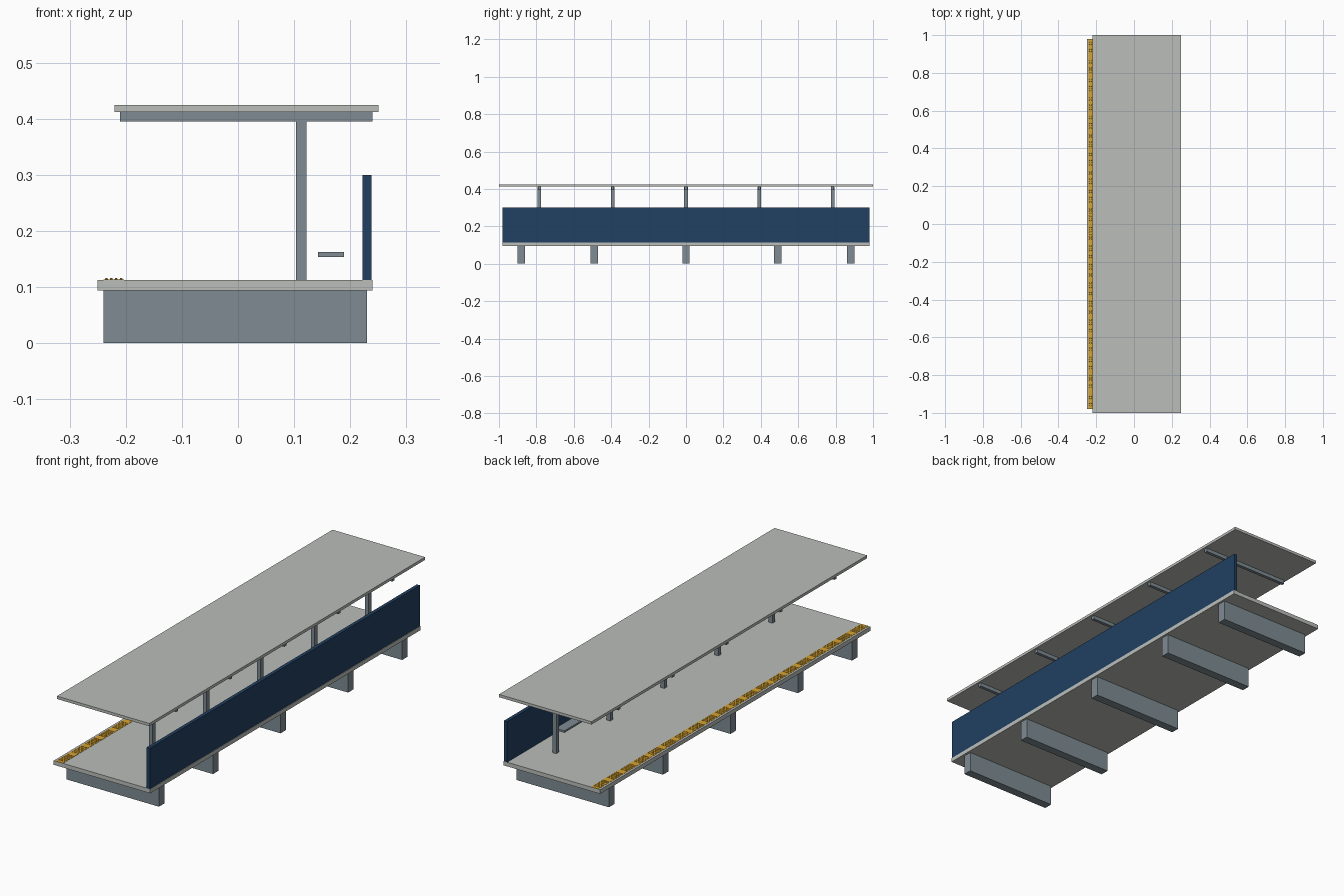
import bpy, bmesh
from mathutils import Matrix, Vector

if "Cube" in bpy.data.objects:
    bpy.data.objects.remove(bpy.data.objects["Cube"])


def material(name, rgb):
    m = bpy.data.materials.new(name)
    m.diffuse_color = (*rgb, 1)
    m.use_nodes = True
    m.node_tree.nodes["Principled BSDF"].inputs["Base Color"].default_value = m.diffuse_color
    return m


CONCRETE = material("pale concrete", (0.49, 0.515, 0.485))
STEEL = material("blue grey steel", (0.21, 0.26, 0.29))
BLUE = material("dark blue panel", (0.015, 0.05, 0.12))
YELLOW = material("warning yellow", (0.66, 0.36, 0.03))


def finish(name, bm, mat):
    mesh = bpy.data.meshes.new(name)
    bm.to_mesh(mesh)
    bm.free()
    mesh.materials.append(mat)
    ob = bpy.data.objects.new(name, mesh)
    bpy.context.collection.objects.link(ob)
    return ob


def box(name, xs, ys, zs, mat):
    """Box from its extents along each axis."""
    lo, hi = Vector((xs[0], ys[0], zs[0])), Vector((xs[1], ys[1], zs[1]))
    bm = bmesh.new()
    bmesh.ops.create_cube(bm, size=1, matrix=Matrix.Translation((lo + hi) / 2)
                          @ Matrix.Diagonal((*(hi - lo), 1)))
    return finish(name, bm, mat)


def row(name, xs, centres, width, zs, mat):
    """The same box repeated along the platform."""
    for i, y in enumerate(centres):
        box(f"{name}_{i + 1}", xs, (y - width / 2, y + width / 2), zs, mat)


HALF = 0.98      # half length of the platform
DECK = 0.113     # height of the walking surface

# Deck on its cross walls
box("platform_slab", (-0.25, 0.24), (-HALF, HALF), (0.094, DECK), CONCRETE)
row("support_wall", (-0.24, 0.23), [HALF * f for f in (-0.9, -0.5, 0, 0.5, 0.9)],
    0.04, (0, 0.094), STEEL)

# Rear screen
box("back_wall", (0.222, 0.238), (-HALF, HALF), (DECK, 0.30), BLUE)

# Canopy with posts and cross beams
bays = [HALF * f for f in (-0.8, -0.4, 0, 0.4, 0.8)]
row("canopy_post", (0.103, 0.122), bays, 0.02, (DECK, 0.411), STEEL)
row("canopy_beam", (-0.21, 0.24), bays, 0.015, (0.395, 0.412), STEEL)
box("canopy_roof", (-0.22, 0.25), (-1, 1), (0.412, 0.425), CONCRETE)

# Benches between the posts
row("bench", (0.143, 0.189), [HALF * f for f in (-0.6, -0.2, 0.2, 0.6)],
    0.18, (0.154, 0.163), STEEL)

# Warning strip along the platform edge
box("warning_strip", (-0.24, -0.203), (-HALF, HALF), (DECK, DECK + 0.001), YELLOW)

# Raised studs, grouped into tiles
bm = bmesh.new()
TILES = 20
for t in range(TILES):
    yc = -HALF + (t + 0.5) * 2 * HALF / TILES
    for i in range(4):
        for j in range(6):
            x = -0.2215 + (i - 1.5) * 0.0088
            y = yc + (j - 2.5) * 0.0125
            bmesh.ops.create_cone(bm, cap_ends=True, segments=8,
                                  radius1=0.0026, radius2=0.0018, depth=0.002,
                                  matrix=Matrix.Translation((x, y, DECK + 0.002)))
finish("warning_studs", bm, YELLOW)
